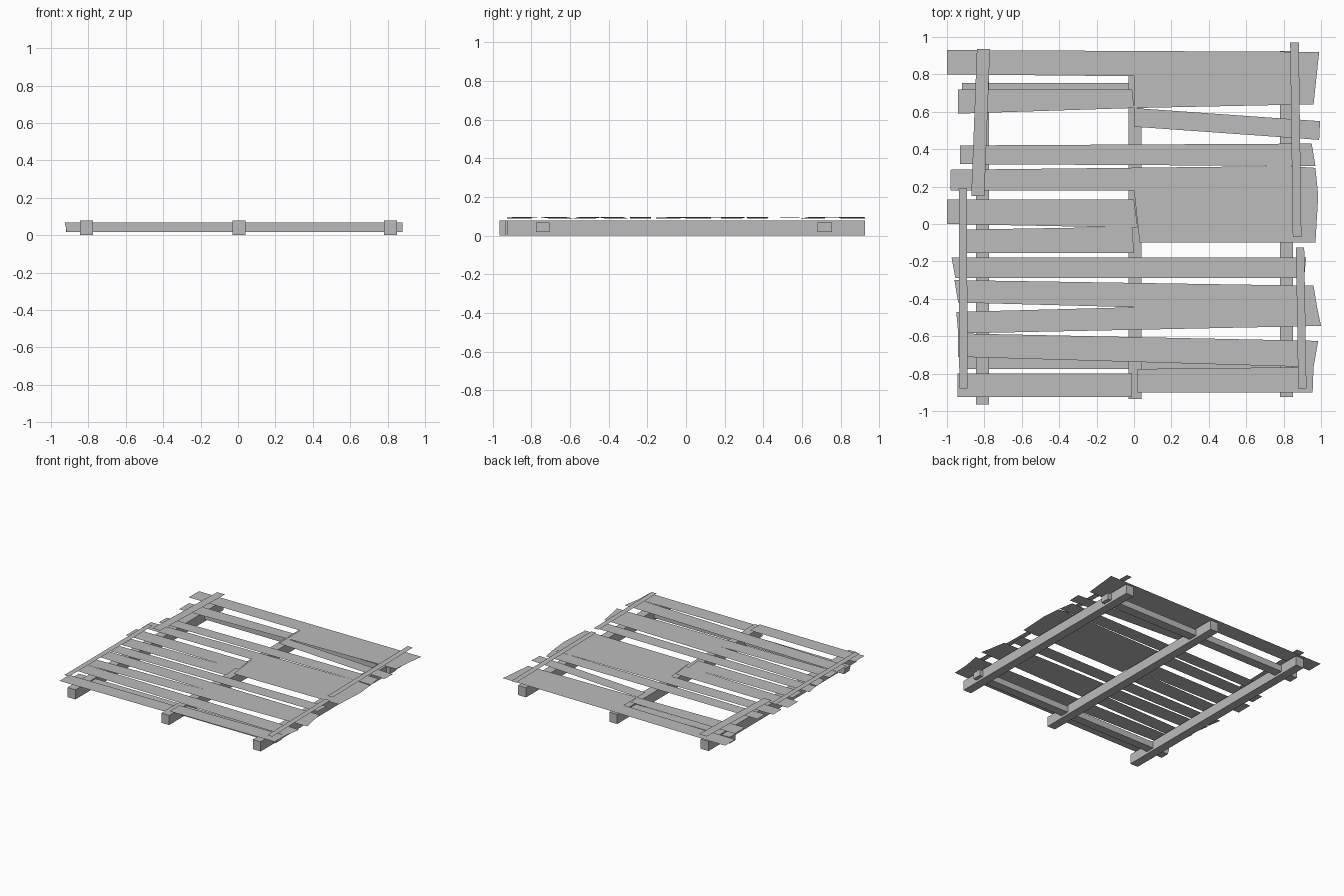
import bpy
import bmesh

cube = bpy.data.objects.get("Cube")
if cube:
    bpy.data.objects.remove(cube, do_unlink=True)

grey = bpy.data.materials.new("weathered grey")
grey.use_nodes = True
colour = (0.5, 0.5, 0.5, 1)
grey.diffuse_color = colour
grey.node_tree.nodes["Principled BSDF"].inputs["Base Color"].default_value = colour


def add_object(name, bm):
    mesh = bpy.data.meshes.new(name)
    bm.to_mesh(mesh)
    bm.free()
    mesh.materials.append(grey)
    obj = bpy.data.objects.new(name, mesh)
    bpy.context.collection.objects.link(obj)
    return obj


def beam(name, low, high):
    """Square timber between two opposite corners."""
    bm = bmesh.new()
    bmesh.ops.create_cube(bm, size=1)
    for v in bm.verts:
        v.co = [high[i] if v.co[i] > 0 else low[i] for i in range(3)]
    return add_object(name, bm)


def board(name, outline, left_z=.089, right_z=.097):
    """Thin sheet board, sloping gently from its left end to its right end."""
    bm = bmesh.new()
    slope = (right_z - left_z) / 2
    middle = (right_z + left_z) / 2
    bm.faces.new([bm.verts.new((x, y, middle + slope * x)) for x, y in outline])
    bmesh.ops.recalc_face_normals(bm, faces=bm.faces)
    for face in bm.faces:
        if face.normal.z < 0:
            face.normal_flip()
    return add_object(name, bm)


def strip(name, back, front, half_width):
    """Narrow batten lying on top of the boards, given by its end centres."""
    (bx, by), (fx, fy) = back, front
    w = half_width
    return board(name, [(fx - w, fy), (fx + w, fy), (bx + w, by), (bx - w, by)], .122, .122)


# Three long bearers running front to back
beam("right_bearer", (-.845, -.965, 0), (-.775, .92, .078))
beam("middle_bearer", (-.03, -.935, 0), (.04, .92, .078))
beam("left_bearer", (.78, -.925, 0), (.85, .925, .078))

# Two cross rails with a slanted end on the front one
front_rail = beam("front_rail", (-.915, -.775, .018), (.88, -.705, .068))
for v in front_rail.data.vertices:
    if v.co.x < 0 and v.co.z > .05:
        v.co.x -= .012
beam("back_rail", (-.92, .68, .018), (.88, .755, .068))

# Deck boards from back to front
board("back_board", [(-1, .93), (.99, .92), (.96, .64), (0, .62), (0, .79), (-1, .8)])
board("short_back_board", [(-.94, .72), (-.01, .72), (0, .62), (-.94, .59)])
board("loose_back_board", [(0, .62), (.995, .55), (.99, .45), (0, .52)])
board("upper_board", [(-.93, .42), (.95, .43), (.97, .31), (-.93, .32)])
board("wide_board", [(-.98, .29), (.82, .31), (.97, .3), (.985, .15),
                     (.97, -.1), (.03, -.1), (0, .18), (-.98, .18)])
board("short_middle_board", [(-1, .13), (0, .13), (.02, -.02), (-1, 0)])
board("short_lower_board", [(-.93, -.03), (-.01, -.015), (0, -.155), (-.93, -.155)])
board("straight_board", [(-.975, -.18), (.92, -.18), (.91, -.29), (-.955, -.29)])
board("tapered_board", [(-.96, -.3), (.96, -.33), (.98, -.45), (0, -.445), (-.94, -.42)])
board("flared_board", [(-.95, -.47), (0, -.445), (.98, -.45), (1, -.545), (-.94, -.585)])
board("slanted_board", [(-.94, -.585), (.985, -.625), (.96, -.765), (-.94, -.71)])
board("front_right_board", [(-.945, -.8), (-.01, -.8), (-.01, -.925), (-.945, -.925)])
board("front_left_board", [(.02, -.775), (.96, -.765), (.955, -.9), (.02, -.9)])

# Top battens along both sides
strip("back_right_batten", (-.805, .935), (-.835, .15), .035)
strip("back_left_batten", (.858, .97), (.872, -.07), .023)
strip("front_right_batten", (-.915, .19), (-.912, -.88), .022)
strip("front_left_batten", (.888, -.125), (.9, -.88), .022)
